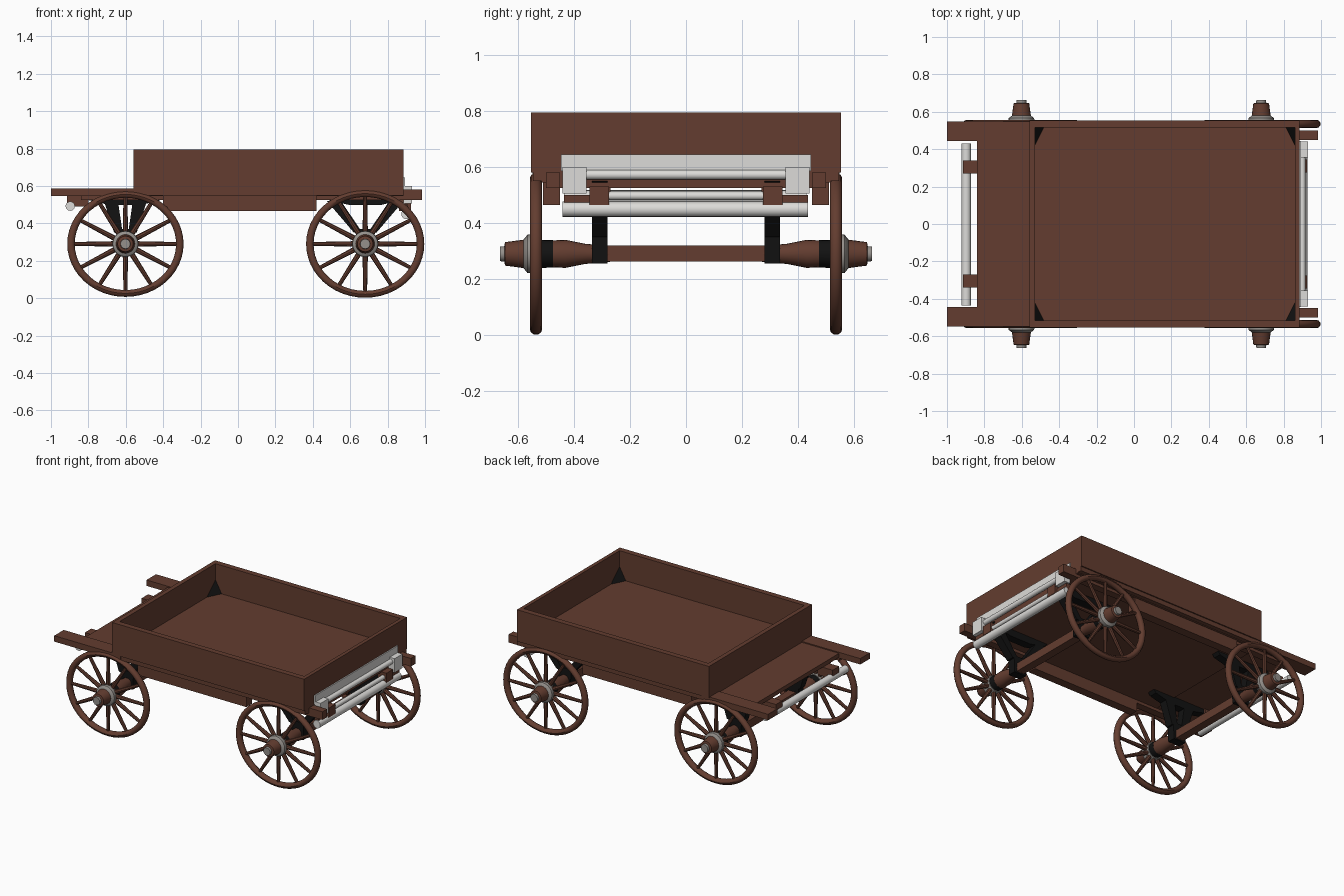
import bpy, bmesh, math
from mathutils import Vector, Matrix

if "Cube" in bpy.data.objects:
    bpy.data.objects.remove(bpy.data.objects["Cube"])

def mat(name, c):
    m = bpy.data.materials.new(name)
    m.diffuse_color = (*c, 1)
    m.use_nodes = True
    m.node_tree.nodes["Principled BSDF"].inputs["Base Color"].default_value = m.diffuse_color
    return m

BROWN = mat("brown_wood", (0.125, 0.046, 0.029))
BLACK = mat("black_iron", (0.006, 0.006, 0.006))
WHITE = mat("white_metal", (0.72, 0.71, 0.69))
GREY = mat("grey_metal", (0.30, 0.28, 0.26))

def finish(name, bm, m, smooth=False):
    bmesh.ops.recalc_face_normals(bm, faces=bm.faces)
    me = bpy.data.meshes.new(name)
    bm.to_mesh(me)
    bm.free()
    me.materials.append(m)
    ob = bpy.data.objects.new(name, me)
    bpy.context.collection.objects.link(ob)
    if smooth:
        bpy.ops.object.select_all(action='DESELECT')
        ob.select_set(True)
        bpy.context.view_layer.objects.active = ob
        bpy.ops.object.shade_smooth_by_angle(angle=math.radians(40))
    return ob

def box(name, x0, x1, y0, y1, z0, z1, m=BROWN):
    bm = bmesh.new()
    bmesh.ops.create_cube(bm, size=1)
    for v in bm.verts:
        v.co = Vector(((x0 + x1) / 2 + v.co.x * (x1 - x0),
                       (y0 + y1) / 2 + v.co.y * (y1 - y0),
                       (z0 + z1) / 2 + v.co.z * (z1 - z0)))
    return finish(name, bm, m)

def rod_into(bm, a, b, r0, r1, seg=12):
    a, b = Vector(a), Vector(b)
    d = b - a
    rot = d.to_track_quat('Z', 'Y').to_matrix().to_4x4()
    bmesh.ops.create_cone(bm, cap_ends=True, segments=seg, radius1=r0, radius2=r1,
                          depth=d.length, matrix=Matrix.Translation((a + b) / 2) @ rot)

def rod(name, a, b, r, m):
    bm = bmesh.new()
    rod_into(bm, a, b, r, r, 16)
    return finish(name, bm, m, True)

def lathe_y(name, profile, x, z, m, seg=20):
    """Revolve (y, radius) points about a line along y."""
    bm = bmesh.new()
    rings = [[bm.verts.new((x + r * math.cos(2 * math.pi * i / seg), y,
                            z + r * math.sin(2 * math.pi * i / seg)))
              for i in range(seg)] for y, r in profile]
    for a, b in zip(rings, rings[1:]):
        for i in range(seg):
            bm.faces.new((a[i], a[(i + 1) % seg], b[(i + 1) % seg], b[i]))
    bm.faces.new(rings[0])
    bm.faces.new(rings[-1])
    return finish(name, bm, m, True)

def slab_y(name, pts, y0, y1, m):
    """Extrude an (x, z) outline along y."""
    bm = bmesh.new()
    f = bm.faces.new([bm.verts.new((x, y0, z)) for x, z in pts])
    g = bmesh.ops.extrude_face_region(bm, geom=[f])['geom']
    bmesh.ops.translate(bm, vec=(0, y1 - y0, 0),
                        verts=[v for v in g if isinstance(v, bmesh.types.BMVert)])
    return finish(name, bm, m)

# cargo box
box("floor", -0.56, 0.885, -0.515, 0.515, 0.545, 0.602)
box("front_panel", -0.56, -0.53, -0.553, 0.553, 0.583, 0.795)
box("rear_panel", 0.86, 0.885, -0.553, 0.553, 0.583, 0.795)
box("foot_platform", -0.84, -0.56, -0.45, 0.45, 0.55, 0.578)
box("rear_crossbeam", 0.85, 0.885, -0.5, 0.5, 0.525, 0.59)

WHEELS = (("front", -0.602, 0.311), ("rear", 0.68, 0.316))
HUB_Z = 0.29

for s, side in ((-1, "left"), (1, "right")):
    def sbox(name, x0, x1, y0, y1, z0, z1, m=BROWN):
        a, b = sorted((s * y0, s * y1))
        return box(f"{name}_{side}", x0, x1, a, b, z0, z1, m)

    # sides and frame rails
    sbox("side_panel", -0.56, 0.885, 0.515, 0.553, 0.58, 0.795)
    sbox("front_rail", -1.0, -0.5, 0.445, 0.547, 0.545, 0.585)
    sbox("long_rail", -0.84, 0.985, 0.45, 0.5, 0.525, 0.58)
    sbox("skirt_beam", -0.4, 0.42, 0.45, 0.51, 0.465, 0.585)
    sbox("outer_sill", -0.56, 0.885, 0.5, 0.545, 0.55, 0.585)

    # iron corner gussets inside the box
    for x, d in ((-0.532, 1), (0.862, -1)):
        bm = bmesh.new()
        y = s * 0.516
        v = [bm.verts.new(p) for p in ((x, y, 0.6), (x + d * 0.05, y, 0.6),
                                       (x, y - s * 0.1, 0.6), (x, y, 0.69))]
        for t in ((0, 1, 2), (0, 1, 3), (0, 2, 3), (1, 2, 3)):
            bm.faces.new([v[i] for i in t])
        finish(f"corner_gusset_{side}", bm, BLACK)

    for end, x, rad in WHEELS:
        # rim and spokes, slightly flattened in height
        bm = bmesh.new()
        n, k = 48, 10
        rings = []
        for i in range(n):
            a = 2 * math.pi * i / n
            ring = []
            for j in range(k):
                t = 2 * math.pi * (j + 0.5) / k
                r = rad - 0.02 + 0.021 * math.cos(t)
                ring.append(bm.verts.new((x + r * math.cos(a), s * (0.535 + 0.022 * math.sin(t)),
                                          HUB_Z + 0.91 * r * math.sin(a))))
            rings.append(ring)
        for i in range(n):
            p, q = rings[i], rings[(i + 1) % n]
            for j in range(k):
                bm.faces.new((p[j], p[(j + 1) % k], q[(j + 1) % k], q[j]))
        for i in range(12):
            a = 2 * math.pi * i / 12
            c, d = math.cos(a), 0.91 * math.sin(a)
            rod_into(bm, (x + 0.04 * c, s * 0.535, HUB_Z + 0.04 * d),
                     (x + (rad - 0.025) * c, s * 0.535, HUB_Z + (rad - 0.025) * d),
                     0.015, 0.010, 8)
        finish(f"{end}_wheel_{side}", bm, BROWN, True)

        # hub
        def lat(name, prof, m):
            lathe_y(f"{end}_{name}_{side}", [(s * y, r) for y, r in prof], x, HUB_Z, m)
        lat("hub_flange", ((0.515, 0.055), (0.55, 0.07), (0.566, 0.068), (0.58, 0.05)), GREY)
        lat("hub_cap", ((0.57, 0.052), (0.62, 0.045), (0.645, 0.042), (0.648, 0.03)), BROWN)
        lat("hub_nut", ((0.64, 0.028), (0.663, 0.026)), GREY)
        # axle swelling and its iron collar
        lat("axle_arm", ((0.27, 0.028), (0.36, 0.036), (0.43, 0.05), (0.475, 0.048)), BROWN)
        lat("axle_collar", ((0.475, 0.049), (0.52, 0.05)), BLACK)

        # iron bracket: axle clamp, V struts and spring plate
        ya, yb = s * 0.28, s * 0.335
        slab_y(f"{end}_axle_clamp_{side}", ((x - 0.045, 0.255), (x + 0.045, 0.255),
               (x + 0.05, 0.37), (x - 0.05, 0.37)), ya, yb, BLACK)
        for d in (-1, 1):
            top = 0.17 if end == "rear" else 0.08
            slab_y(f"{end}_strut_{side}", ((x + d * 0.015, 0.35), (x + d * 0.06, 0.35),
                   (x + d * (top + 0.035), 0.52), (x + d * (top - 0.04), 0.52)), ya, yb, BLACK)
        slab_y(f"{end}_spring_{side}", ((x - 0.22, 0.55), (x - 0.2, 0.525), (x - 0.08, 0.497),
               (x + 0.08, 0.497), (x + 0.19, 0.525), (x + 0.21, 0.55)), ya, yb, BLACK)

    # bar mounts at both ends
    sbox("front_bar_mount", -0.915, -0.8, 0.27, 0.34, 0.49, 0.55)
    sbox("rear_bar_mount", 0.86, 0.925, 0.275, 0.345, 0.465, 0.53)
    sbox("rear_bar_arm", 0.88, 0.91, 0.33, 0.435, 0.465, 0.5)
    sbox("rear_end_plate", 0.885, 0.93, 0.355, 0.44, 0.505, 0.6, WHITE)

for end, x, rad in WHEELS:
    box(f"{end}_axle_beam", x - 0.028, x + 0.028, -0.3, 0.3, 0.263, 0.32)

# white bars
rod("front_bar", (-0.897, -0.435, 0.492), (-0.897, 0.43, 0.492), 0.025, WHITE)
rod("rear_lower_bar", (0.9, -0.44, 0.449), (0.9, 0.435, 0.449), 0.027, WHITE)
rod("rear_middle_bar", (0.9, -0.28, 0.497), (0.9, 0.28, 0.497), 0.015, WHITE)
rod("rear_upper_bar", (0.9, -0.36, 0.572), (0.9, 0.36, 0.572), 0.017, WHITE)
box("rear_painted_plate", 0.884, 0.893, -0.445, 0.445, 0.585, 0.645, WHITE)
